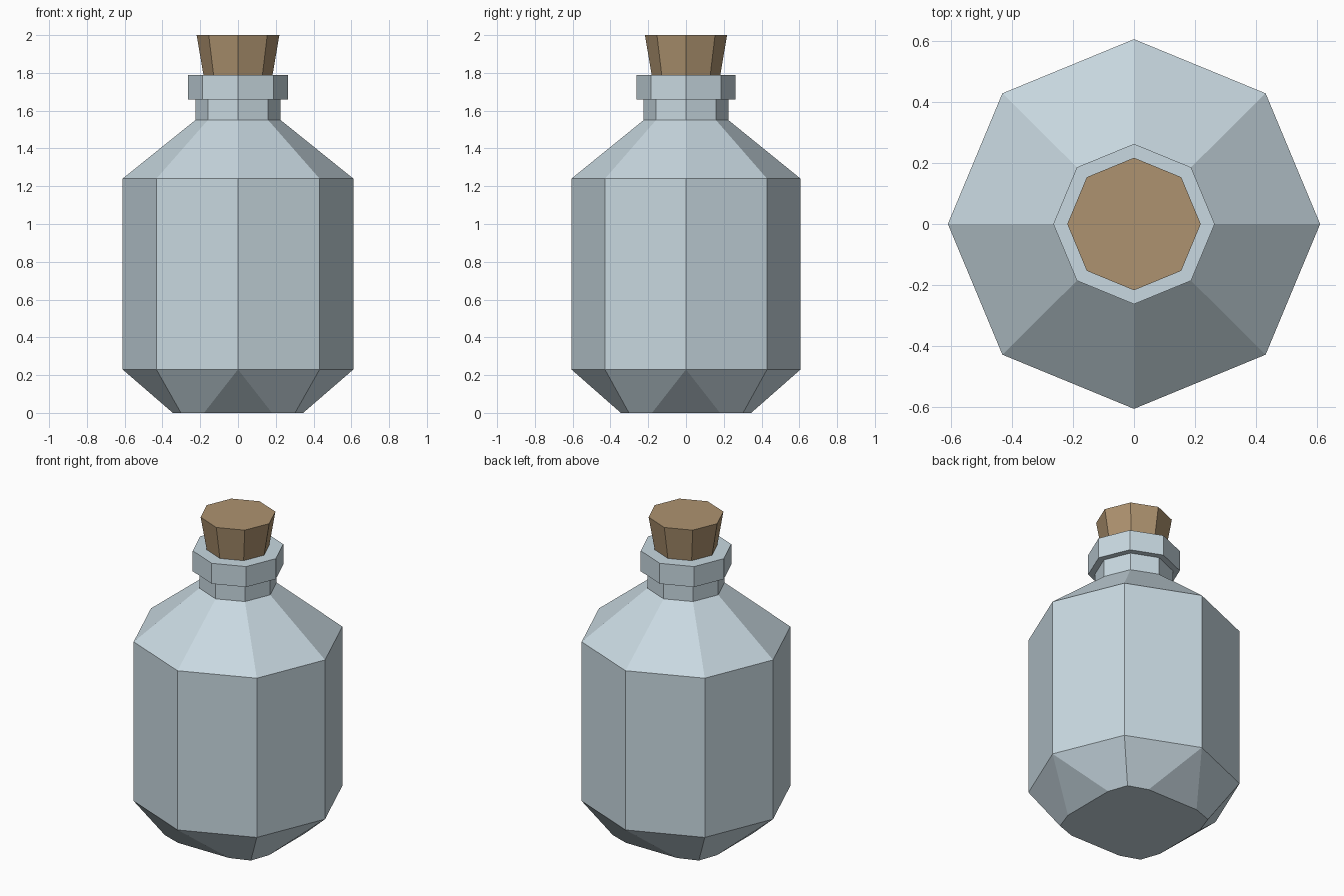
import bpy, bmesh
from math import cos, sin, pi

if "Cube" in bpy.data.objects:
    bpy.data.objects.remove(bpy.data.objects["Cube"])


def material(name, rgb):
    m = bpy.data.materials.new(name)
    m.diffuse_color = (*rgb, 1)
    m.use_nodes = True
    m.node_tree.nodes["Principled BSDF"].inputs["Base Color"].default_value = m.diffuse_color
    return m


def octagon(bm, r, z):
    return [bm.verts.new((r * cos(i * pi / 4), r * 0.993 * sin(i * pi / 4), z)) for i in range(8)]


def bridge(bm, a, b):
    for i in range(8):
        j = (i + 1) % 8
        bm.faces.new((a[i], a[j], b[j], b[i]))


def finish(bm, name, mat):
    bmesh.ops.recalc_face_normals(bm, faces=bm.faces[:])
    me = bpy.data.meshes.new(name)
    bm.to_mesh(me)
    bm.free()
    me.materials.append(mat)
    ob = bpy.data.objects.new(name, me)
    bpy.context.collection.objects.link(ob)
    return ob


glass = material("pale_glass", (0.58, 0.69, 0.75))
brown = material("cork_brown", (0.42, 0.29, 0.16))

# Bottle: octagonal profile from body to lip
bm = bmesh.new()
profile = [(0.611, 0.23), (0.611, 1.24), (0.226, 1.55), (0.226, 1.66),
           (0.265, 1.66), (0.265, 1.79)]
rings = [octagon(bm, r, z) for r, z in profile]
for a, b in zip(rings, rings[1:]):
    bridge(bm, a, b)
bm.faces.new(rings[-1])

# Tapered foot: twelve-sided base, triangles under the axis corners
foot = []
for k in range(4):
    c, s = round(cos(k * pi / 2)), round(sin(k * pi / 2))
    for x, y in ((0.345, -0.18), (0.345, 0.18), (0.302, 0.302)):
        foot.append(bm.verts.new((x * c - y * s, x * s + y * c, 0)))
low = rings[0]
for k in range(4):
    p, q, d = foot[3 * k:3 * k + 3]
    nxt = foot[(3 * k + 3) % 12]
    axis, diag, axis2 = low[2 * k], low[2 * k + 1], low[(2 * k + 2) % 8]
    bm.faces.new((axis, p, q))
    bm.faces.new((axis, q, d, diag))
    bm.faces.new((diag, d, nxt, axis2))
bm.faces.new(foot[::-1])
finish(bm, "bottle", glass)

# Cork: flared octagonal stopper
bm = bmesh.new()
bottom, top = octagon(bm, 0.183, 1.79), octagon(bm, 0.219, 2.0)
bridge(bm, bottom, top)
bm.faces.new(bottom[::-1])
bm.faces.new(top)
finish(bm, "cork", brown)
